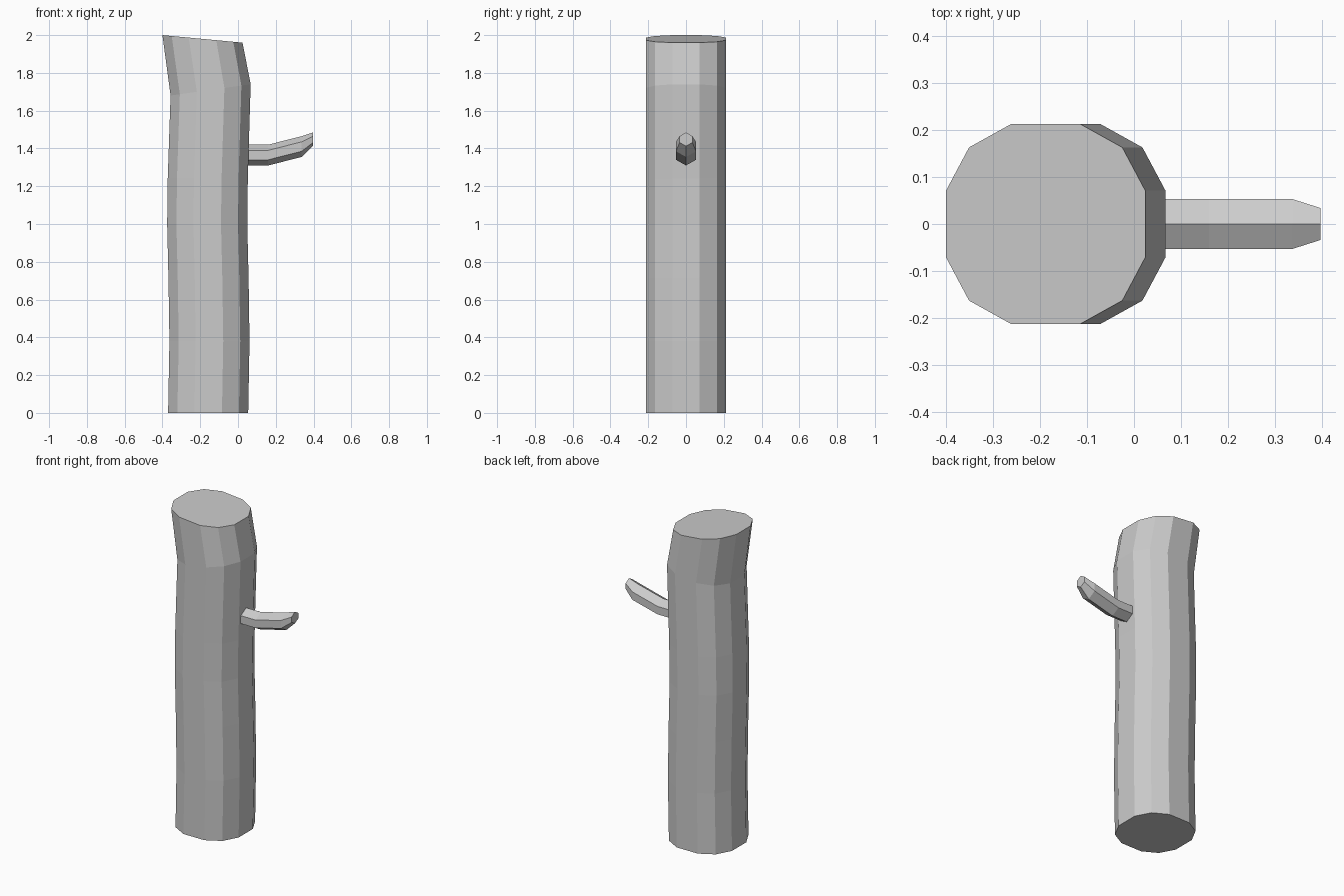
import bpy, bmesh

if "Cube" in bpy.data.objects:
    bpy.data.objects.remove(bpy.data.objects["Cube"])


def loft(name, rings):
    """Skin a list of equal-length vertex rings and cap both ends."""
    bm = bmesh.new()
    loops = [[bm.verts.new(p) for p in ring] for ring in rings]
    n = len(loops[0])
    for a, b in zip(loops, loops[1:]):
        for i in range(n):
            j = (i + 1) % n
            bm.faces.new((a[i], a[j], b[j], b[i]))
    bm.faces.new(loops[0])
    bm.faces.new(loops[-1])
    bmesh.ops.recalc_face_normals(bm, faces=bm.faces)
    mesh = bpy.data.meshes.new(name)
    bm.to_mesh(mesh)
    bm.free()
    obj = bpy.data.objects.new(name, mesh)
    bpy.context.collection.objects.link(obj)
    return obj


# Trunk: twelve-sided section, one quadrant mirrored around
quad = [(0.212, 0.071), (0.163, 0.163), (0.073, 0.213)]
section = (quad + [(-x, y) for x, y in reversed(quad)]
           + [(-x, -y) for x, y in quad] + [(x, -y) for x, y in reversed(quad)])

# Height, centre x, tilt of each ring (dz per x)
trunk_rings = [(0.0, -0.158, 0.0), (0.38, -0.151, 0.0), (0.71, -0.156, 0.03),
               (1.0, -0.163, 0.0), (1.24, -0.160, 0.0),
               (1.71, -0.145, 0.14), (1.98, -0.188, -0.094)]
loft("trunk", [[(cx + x, y, z + tilt * x) for x, y in section]
               for z, cx, tilt in trunk_rings])

# Branch: six-sided section with ridges above and below, curving upward
# x, half width, bottom, lower side, upper side, top
branch_rings = [(0.0, 0.053, 1.31, 1.34, 1.39, 1.42),
                (0.16, 0.053, 1.31, 1.34, 1.39, 1.42),
                (0.337, 0.053, 1.355, 1.385, 1.435, 1.465),
                (0.397, 0.034, 1.413, 1.431, 1.465, 1.485)]
loft("branch", [[(x, 0, b), (x, w, lo), (x, w, hi), (x, 0, t), (x, -w, hi), (x, -w, lo)]
                for x, w, b, lo, hi, t in branch_rings])
